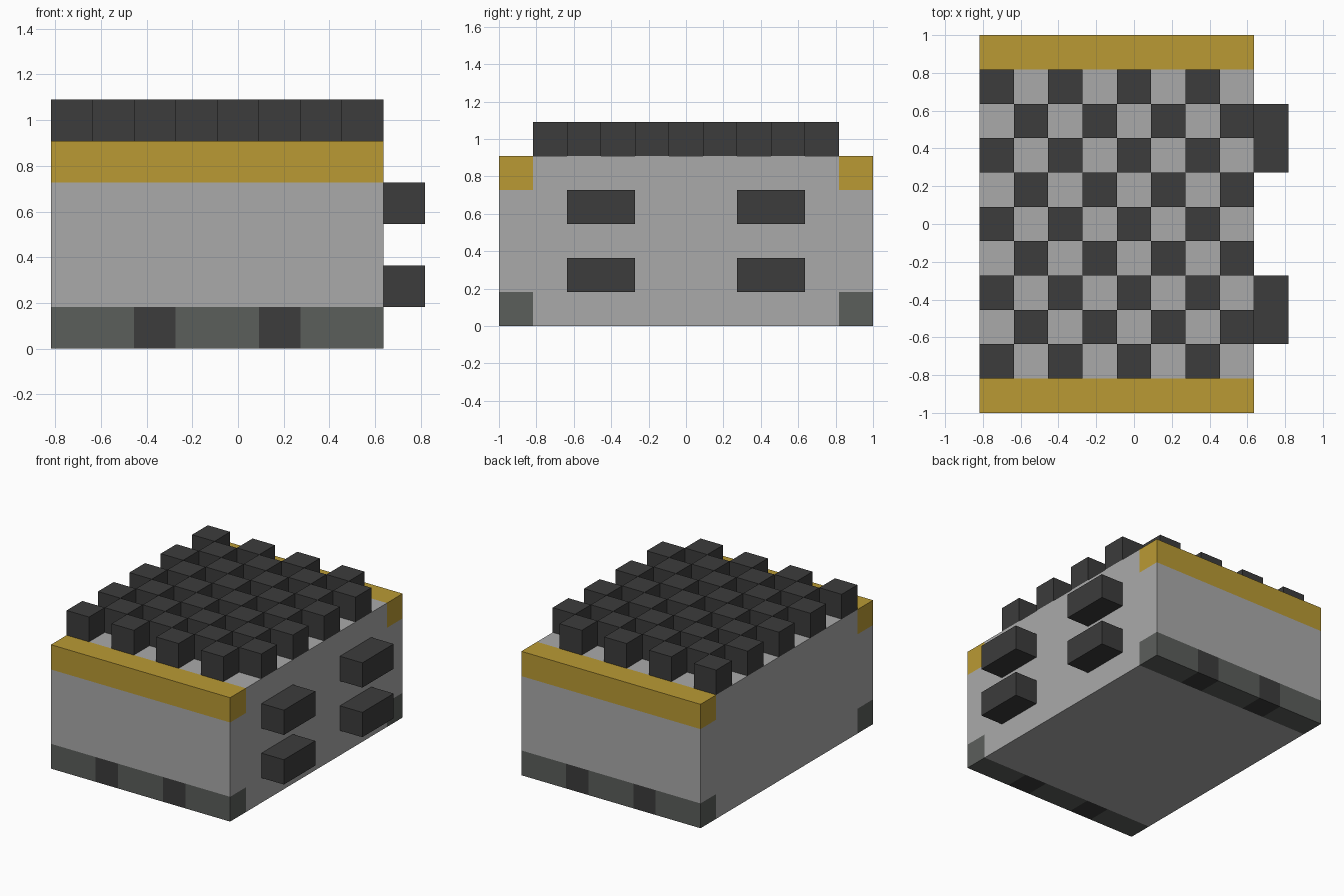
import bpy
import bmesh
from mathutils import Matrix, Vector

U = 2 / 11                              # size of one block cell
ORIGIN = Vector((-4.5, -5.5, 0))        # corner of the cell grid
COLS, ROWS, LAYERS = 8, 11, 5           # body size in cells

cube = bpy.data.objects.get("Cube")
if cube:
    bpy.data.objects.remove(cube, do_unlink=True)


def material(name, rgb):
    m = bpy.data.materials.new(name)
    m.use_nodes = True
    m.diffuse_color = (*rgb, 1)
    bsdf = next(n for n in m.node_tree.nodes if n.type == "BSDF_PRINCIPLED")
    bsdf.inputs["Base Color"].default_value = (*rgb, 1)
    return m


light_grey = material("light_grey", (0.402, 0.402, 0.402))
gold = material("gold", (0.491, 0.323, 0.034))
slate = material("slate", (0.105, 0.112, 0.105))
charcoal = material("charcoal", (0.045, 0.045, 0.045))


def add_box(bm, lo, hi):
    """Box between two corners given in cells."""
    lo, hi = Vector(lo), Vector(hi)
    place = Matrix.Translation((lo + hi) / 2 + ORIGIN) @ Matrix.Diagonal((*(hi - lo), 1))
    bmesh.ops.create_cube(bm, size=1, matrix=Matrix.Scale(U, 4) @ place)


def finish(bm, name, mats):
    mesh = bpy.data.meshes.new(name)
    bm.to_mesh(mesh)
    bm.free()
    for m in mats:
        mesh.materials.append(m)
    obj = bpy.data.objects.new(name, mesh)
    bpy.context.collection.objects.link(obj)
    return obj


# Body: one box, cut along the borders of the coloured trims
bm = bmesh.new()
add_box(bm, (0, 0, 0), (COLS, ROWS, LAYERS))
cuts = [(0, 2), (0, 3), (0, 5), (0, 6), (1, 1), (1, ROWS - 1), (2, 1), (2, LAYERS - 1)]
for axis, cell in cuts:
    normal = Vector((0, 0, 0))
    normal[axis] = 1
    bmesh.ops.bisect_plane(bm, geom=bm.verts[:] + bm.edges[:] + bm.faces[:],
                           plane_co=(normal * cell + ORIGIN * normal[axis]) * U, plane_no=normal)

# Gold top trim and slate foot trim with charcoal patches, on both ends
for face in bm.faces:
    x, y, z = face.calc_center_median() / U - ORIGIN
    if 1 < y < ROWS - 1:
        continue
    if z > LAYERS - 1:
        face.material_index = 1
    elif z < 1:
        face.material_index = 3 if 2 < x < 3 or 5 < x < 6 else 2
finish(bm, "body", [light_grey, gold, slate, charcoal])

# Checkerboard of studs on the roof
bm = bmesh.new()
for col in range(COLS):
    for row in range(1, ROWS - 1):
        if (col + row) % 2:
            add_box(bm, (col, row, LAYERS), (col + 1, row + 1, LAYERS + 1))
finish(bm, "roof_studs", [charcoal])

# Four blocks standing out of one side
for y, end in ((2, "front"), (7, "back")):
    for z, level in ((1, "lower"), (3, "upper")):
        bm = bmesh.new()
        add_box(bm, (COLS, y, z), (COLS + 1, y + 2, z + 1))
        finish(bm, f"side_block_{end}_{level}", [charcoal])
